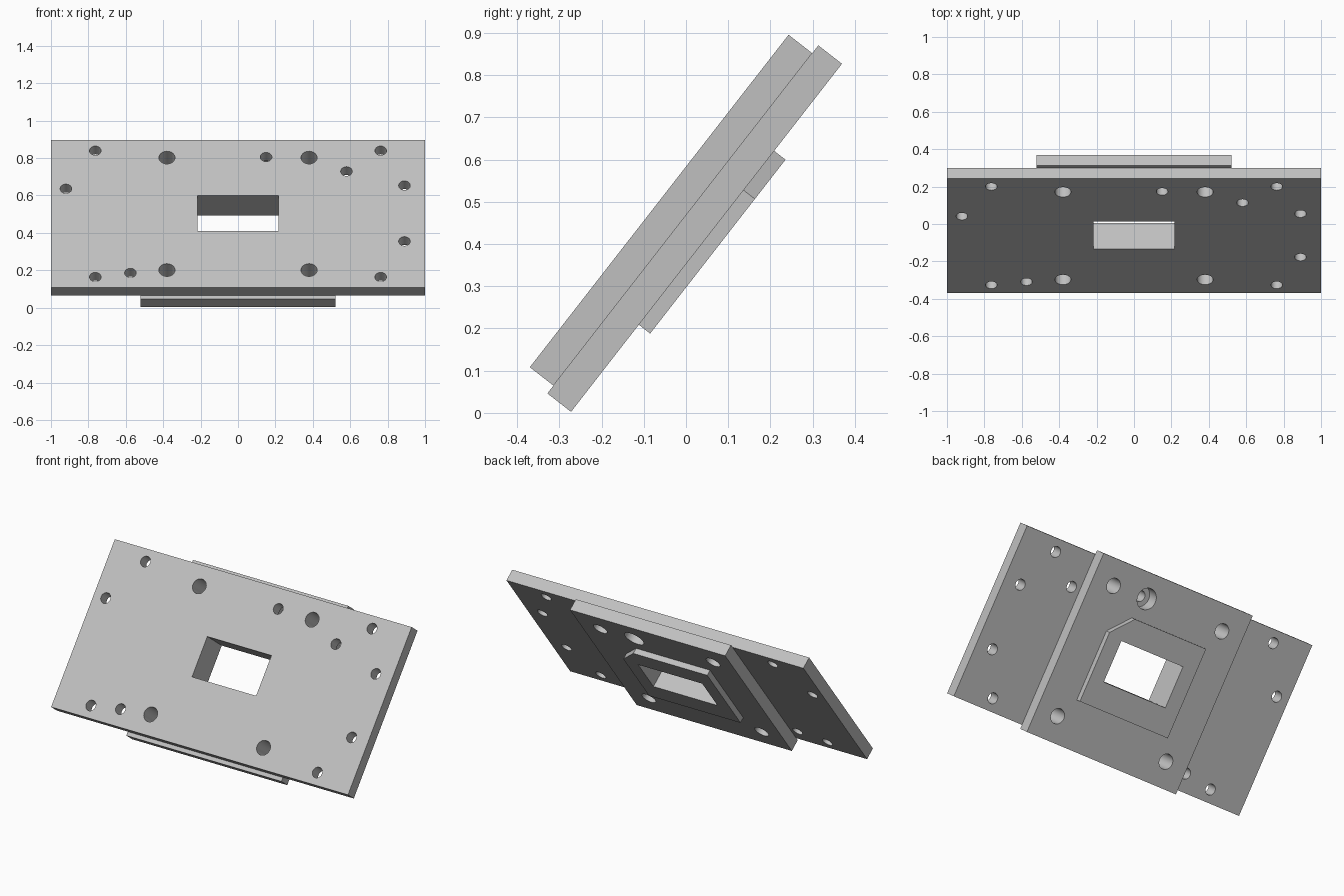
import bpy, bmesh, math
from mathutils import Matrix

cube = bpy.data.objects.get("Cube")
if cube:
    bpy.data.objects.remove(cube, do_unlink=True)

# One plain grey for everything
grey = bpy.data.materials.new("plain grey")
grey.use_nodes = True
colour = (0.53, 0.53, 0.53, 1)
grey.diffuse_color = colour
grey.node_tree.nodes["Principled BSDF"].inputs["Base Color"].default_value = colour

# The whole stack leans back; local +z is the front face normal
TILT = Matrix.Translation((0, -0.0635, 0.502)) @ Matrix.Rotation(math.radians(52.1), 4, 'X')


def rect(width, height, chamfer=0, cy=0):
    """Centred rectangle outline with an optional cut at its +x +y corner."""
    x, y = width / 2, height / 2
    corner = [(x, y - chamfer), (x - chamfer, y)] if chamfer else [(x, y)]
    return [(a, b + cy) for a, b in [(-x, -y), (x, -y)] + corner + [(-x, y)]]


def circle(cx, cy, radius, sides=32):
    turn = 2 * math.pi / sides
    return [(cx + radius * math.cos(i * turn), cy + radius * math.sin(i * turn))
            for i in range(sides)]


def plate(name, outline, holes, top, thickness):
    """Flat plate with holes, thickened backwards from its front face."""
    bm = bmesh.new()
    for loop in [outline] + holes:
        verts = [bm.verts.new((x, y, top)) for x, y in loop]
        for a, b in zip(verts, verts[1:] + verts[:1]):
            bm.edges.new((a, b))
    bmesh.ops.triangle_fill(bm, use_beauty=True, edges=bm.edges[:], normal=(0, 0, 1))
    for face in bm.faces:
        face.normal_update()
        if face.normal.z < 0:
            face.normal_flip()
    mesh = bpy.data.meshes.new(name)
    bm.to_mesh(mesh)
    bm.free()
    mesh.materials.append(grey)
    obj = bpy.data.objects.new(name, mesh)
    bpy.context.collection.objects.link(obj)
    obj.matrix_world = TILT
    solid = obj.modifiers.new("thickness", 'SOLIDIFY')
    solid.thickness = thickness
    solid.offset = -1
    bpy.ops.object.select_all(action='DESELECT')
    obj.select_set(True)
    bpy.context.view_layer.objects.active = obj
    bpy.ops.object.modifier_apply(modifier=solid.name)
    bpy.ops.object.shade_smooth_by_angle(angle=math.radians(30))
    return obj


# Hole patterns
signs = [(sx, sy) for sx in (-1, 1) for sy in (-1, 1)]
bolt_holes = [circle(sx * 0.38, sy * 0.381, 0.043) for sx, sy in signs]
corner_holes = [circle(sx * 0.763, sy * 0.428, 0.031) for sx, sy in signs]
pin_spots = [(-0.92, 0.17), (0.89, 0.192), (0.89, -0.186),
             (-0.575, -0.4), (0.15, 0.385), (0.58, 0.288)]
pin_holes = [circle(x, y, 0.031) for x, y in pin_spots]
counterbore = circle(0.15, 0.385, 0.06)
window = rect(0.432, 0.24, cy=0.005)

# Front plate, square backing block and chamfered rear pad
plate("front_plate", rect(2, 0.998), bolt_holes + corner_holes + pin_holes + [window], 0, 0.071)
plate("backing_block", rect(1.045, 1.045), bolt_holes + [counterbore, window], -0.071, 0.071)
plate("rear_pad", rect(0.616, 0.522, chamfer=0.118), [window], -0.142, 0.034)
